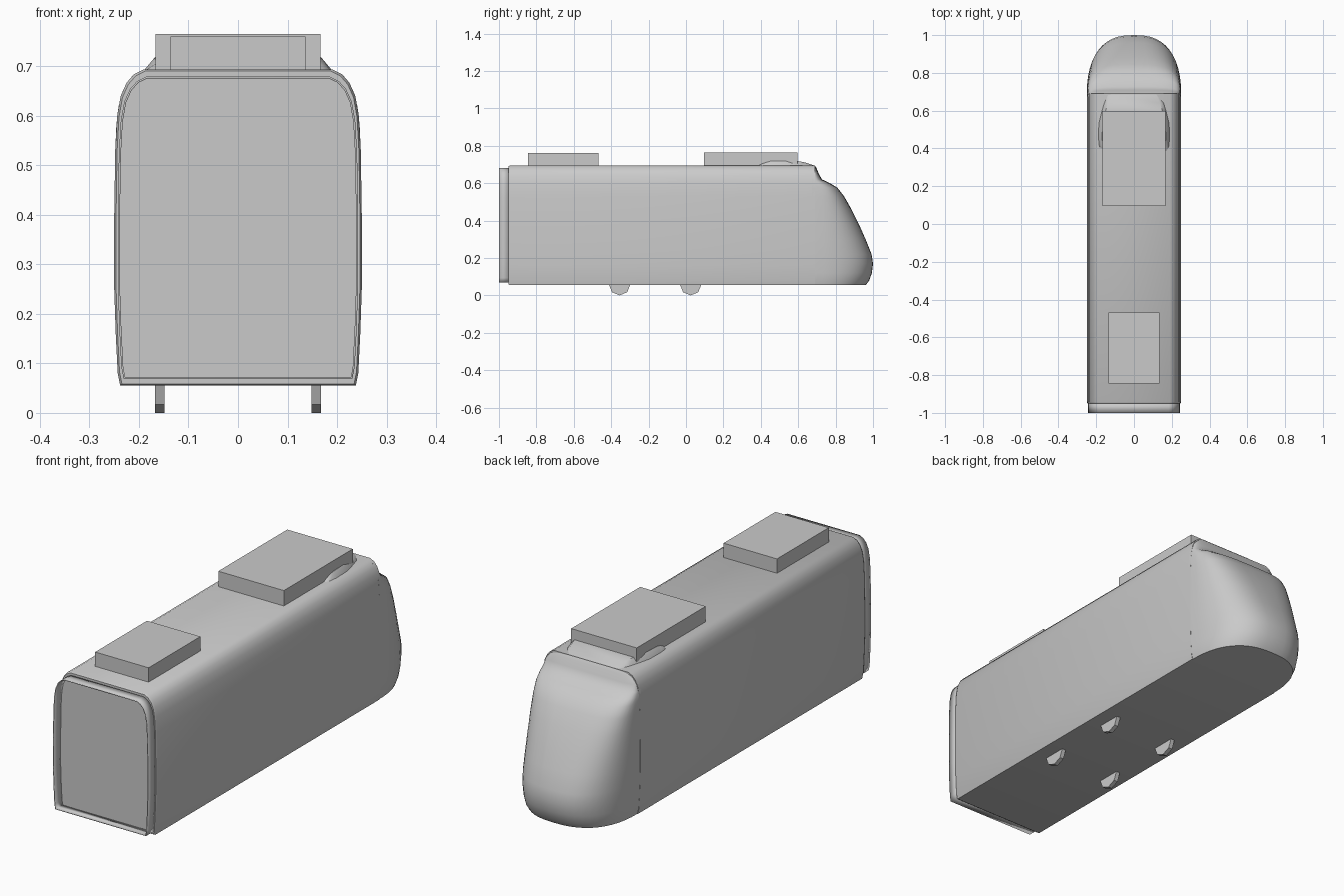
import bpy, bmesh, math
from mathutils import Matrix

cube = bpy.data.objects.get("Cube")
if cube:
    bpy.data.objects.remove(cube, do_unlink=True)

grey = bpy.data.materials.new("plain grey")
grey.use_nodes = True
COLOUR = (0.59, 0.59, 0.59, 1)
grey.diffuse_color = COLOUR
grey.node_tree.nodes["Principled BSDF"].inputs["Base Color"].default_value = COLOUR


def finish(name, bm, smooth=None):
    bmesh.ops.recalc_face_normals(bm, faces=bm.faces)
    mesh = bpy.data.meshes.new(name)
    bm.to_mesh(mesh)
    bm.free()
    mesh.materials.append(grey)
    obj = bpy.data.objects.new(name, mesh)
    bpy.context.collection.objects.link(obj)
    if smooth:
        bpy.ops.object.select_all(action="DESELECT")
        obj.select_set(True)
        bpy.context.view_layer.objects.active = obj
        bpy.ops.object.shade_smooth_by_angle(angle=math.radians(smooth))
    return obj


def loft(name, rings, caps=True, smooth=35):
    """Bridge closed rings of points, optionally closing both ends."""
    bm = bmesh.new()
    loops = [[bm.verts.new(p) for p in ring] for ring in rings]
    n = len(loops[0])
    for a, b in zip(loops, loops[1:]):
        for i in range(n):
            j = (i + 1) % n
            bm.faces.new((a[i], a[j], b[j], b[i]))
    if caps:
        bm.faces.new(loops[0])
        bm.faces.new(loops[-1])
    return finish(name, bm, smooth)


def box(name, half_width, y0, y1, z0, z1):
    bm = bmesh.new()
    bmesh.ops.create_cube(bm, size=1)
    bmesh.ops.scale(bm, vec=(half_width * 2, y1 - y0, z1 - z0), verts=bm.verts)
    bmesh.ops.translate(bm, vec=(0, (y0 + y1) / 2, (z0 + z1) / 2), verts=bm.verts)
    finish(name, bm)


# Half cross-section of the carriage: half width, height
SECTION = [(0.238, 0.055), (0.243, 0.08), (0.247, 0.16), (0.25, 0.25), (0.25, 0.4),
           (0.248, 0.53), (0.244, 0.6), (0.237, 0.64), (0.225, 0.667),
           (0.21, 0.684), (0.19, 0.694)]


def section_ring(y, sx=1, sz=1, mid=0.375):
    half = [(x * sx, mid + (z - mid) * sz) for x, z in SECTION]
    full = half + [(-x, z) for x, z in reversed(half)]
    return [(x, y, z) for x, z in full]


# Carriage body with a softened rear lip
loft("carriage_body", [section_ring(-0.95, 0.985, 0.988), section_ring(-0.942),
                       section_ring(0.69)])

# Open gangway collar at the flat end
collar = loft("gangway_collar", [section_ring(-1, 0.97, 0.955),
                                 section_ring(-0.945, 0.97, 0.955)], caps=False)
shell = collar.modifiers.new("shell", "SOLIDIFY")
shell.thickness = 0.004

# Streamlined nose: height, half width, furthest reach
NOSE = [(0.055, 0.236, 0.962), (0.08, 0.242, 0.98), (0.12, 0.245, 0.994),
        (0.17, 0.247, 1.0), (0.22, 0.249, 0.992), (0.3, 0.25, 0.96),
        (0.38, 0.25, 0.925), (0.46, 0.249, 0.885), (0.53, 0.248, 0.845),
        (0.575, 0.246, 0.81), (0.6, 0.244, 0.77), (0.62, 0.241, 0.727),
        (0.65, 0.233, 0.71), (0.68, 0.214, 0.698), (0.692, 0.192, 0.69)]
START, STEPS = 0.675, 24


def nose_ring(z, w, reach):
    power = 2 / (2.5 + 1.2 * (z / 0.6) ** 3)
    ring = []
    for i in range(STEPS + 1):
        a = math.pi * i / STEPS
        c, s = math.cos(a), max(math.sin(a), 0)
        ring.append((math.copysign(w * abs(c) ** power, c),
                     START + (reach - START) * s ** power, z))
    return ring


loft("nose", [nose_ring(*row) for row in NOSE], smooth=40)

# Low rounded fairing around the forward roof unit: y, half width, height
FAIRING = [(0.385, 0.175, 0.692), (0.41, 0.187, 0.706), (0.45, 0.191, 0.717),
           (0.53, 0.189, 0.719), (0.6, 0.172, 0.718), (0.64, 0.16, 0.71),
           (0.685, 0.14, 0.694)]
loft("roof_fairing", [[(-w, y, 0.685), (w, y, 0.685), (w - 0.002, y, 0.693),
                       (w - 0.022, y, h), (0.022 - w, y, h), (0.002 - w, y, 0.693)]
                      for y, w, h in FAIRING])

# Roof equipment boxes
box("forward_roof_unit", 0.167, 0.095, 0.597, 0.68, 0.765)
box("rear_roof_unit", 0.136, -0.845, -0.468, 0.68, 0.76)

# Low-poly wheels half sunk into the floor
for side, x in (("left", 0.158), ("right", -0.158)):
    for place, y in (("forward", 0.025), ("rear", -0.355)):
        bm = bmesh.new()
        bmesh.ops.create_cone(bm, cap_ends=True, segments=8, radius1=0.057,
                              radius2=0.057, depth=0.02)
        bmesh.ops.transform(bm, verts=bm.verts, matrix=Matrix.Translation((x, y, 0.057))
                            @ Matrix.Rotation(math.pi / 2, 4, "Y"))
        finish(f"{place}_{side}_wheel", bm)
